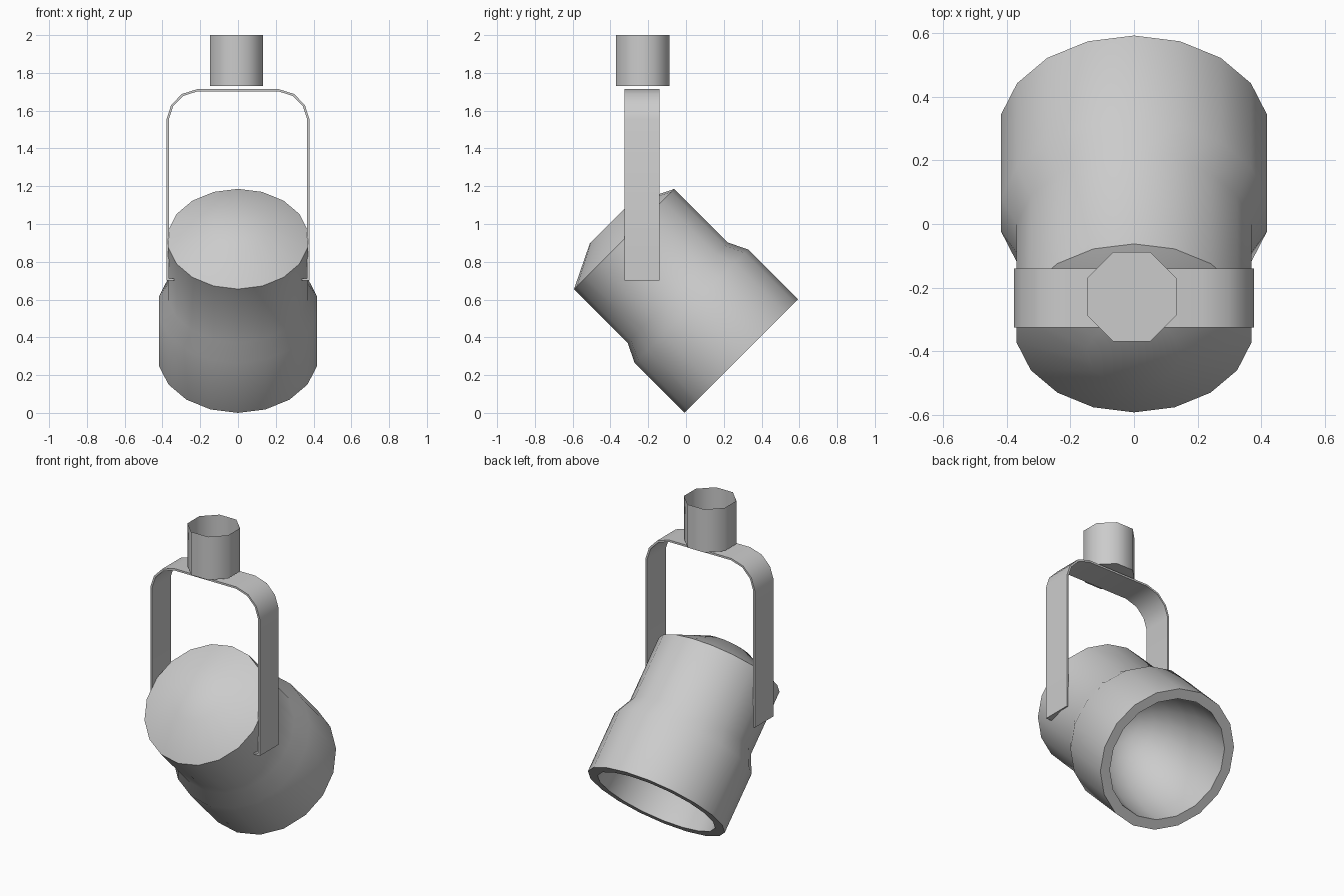
import bpy, bmesh, math
from mathutils import Matrix

cube = bpy.data.objects.get("Cube")
if cube:
    bpy.data.objects.remove(cube, do_unlink=True)

grey = bpy.data.materials.new("lamp grey")
grey.use_nodes = True
grey.diffuse_color = (0.6, 0.6, 0.6, 1)
grey.node_tree.nodes["Principled BSDF"].inputs["Base Color"].default_value = (0.6, 0.6, 0.6, 1)


def finish(name, bm, thickness=0):
    """Turn a bmesh into a smooth-shaded object, optionally thickened."""
    mesh = bpy.data.meshes.new(name)
    bm.to_mesh(mesh)
    bm.free()
    mesh.materials.append(grey)
    obj = bpy.data.objects.new(name, mesh)
    bpy.context.collection.objects.link(obj)
    bpy.ops.object.select_all(action='DESELECT')
    obj.select_set(True)
    bpy.context.view_layer.objects.active = obj
    if thickness:
        mod = obj.modifiers.new("Thickness", 'SOLIDIFY')
        mod.thickness = thickness
        mod.offset = 0
        mod.use_even_offset = True
        bpy.ops.object.modifier_apply(modifier=mod.name)
    bpy.ops.object.shade_smooth_by_angle(angle=math.radians(50))
    return obj


def lathe(name, profile, sides, start, matrix, cap_first=False):
    """Revolve (radius, height) points; the last ring is always capped."""
    bm = bmesh.new()
    rings = []
    for r, h in profile:
        angles = [start + math.tau * i / sides for i in range(sides)]
        rings.append([bm.verts.new((r * math.cos(a), r * math.sin(a), h)) for a in angles])
    for low, high in zip(rings, rings[1:]):
        for i in range(sides):
            j = (i + 1) % sides
            bm.faces.new((low[i], low[j], high[j], high[i]))
    bm.faces.new(rings[-1])
    if cap_first:
        bm.faces.new(rings[0][::-1])
    bmesh.ops.recalc_face_normals(bm, faces=bm.faces)
    bm.transform(matrix)
    return finish(name, bm)


# Lamp housing: hollow reflector, stepped barrel and shallow rear cap, tilted
bore = [(0.365 * math.cos(a), 0.6 * math.sin(a))
        for a in (math.radians(12 * i) for i in range(8))]
shell = [(0.425, 0), (0.425, 0.373), (0.375, 0.476), (0.375, 0.877), (0.147, 0.988)]
tilt = Matrix.Translation((0, 0.2925, 0.3005)) @ Matrix.Rotation(math.pi / 4, 4, 'X')
lathe("lamp_housing", bore[::-1] + shell, 18, math.pi / 2, tilt, cap_first=True)

# Bracket: thin strap with rounded shoulders and small inward feet
half = [(0.335, 0.706), (0.372, 0.706), (0.372, 1.555),
        (0.349, 1.626), (0.294, 1.683), (0.215, 1.708)]
path = half + [(-x, z) for x, z in reversed(half)]
bm = bmesh.new()
front, back = ([bm.verts.new((x, y, z)) for x, z in path] for y in (-0.325, -0.14))
for i in range(len(path) - 1):
    bm.faces.new((front[i], front[i + 1], back[i + 1], back[i]))
finish("bracket", bm, 0.012)

# Mounting socket: octagonal cup, open at the top
place = Matrix.Translation((-0.007, -0.229, 0))
lathe("mounting_socket", [(0.152, 2.0), (0.152, 1.73)], 8, math.pi / 8, place)
